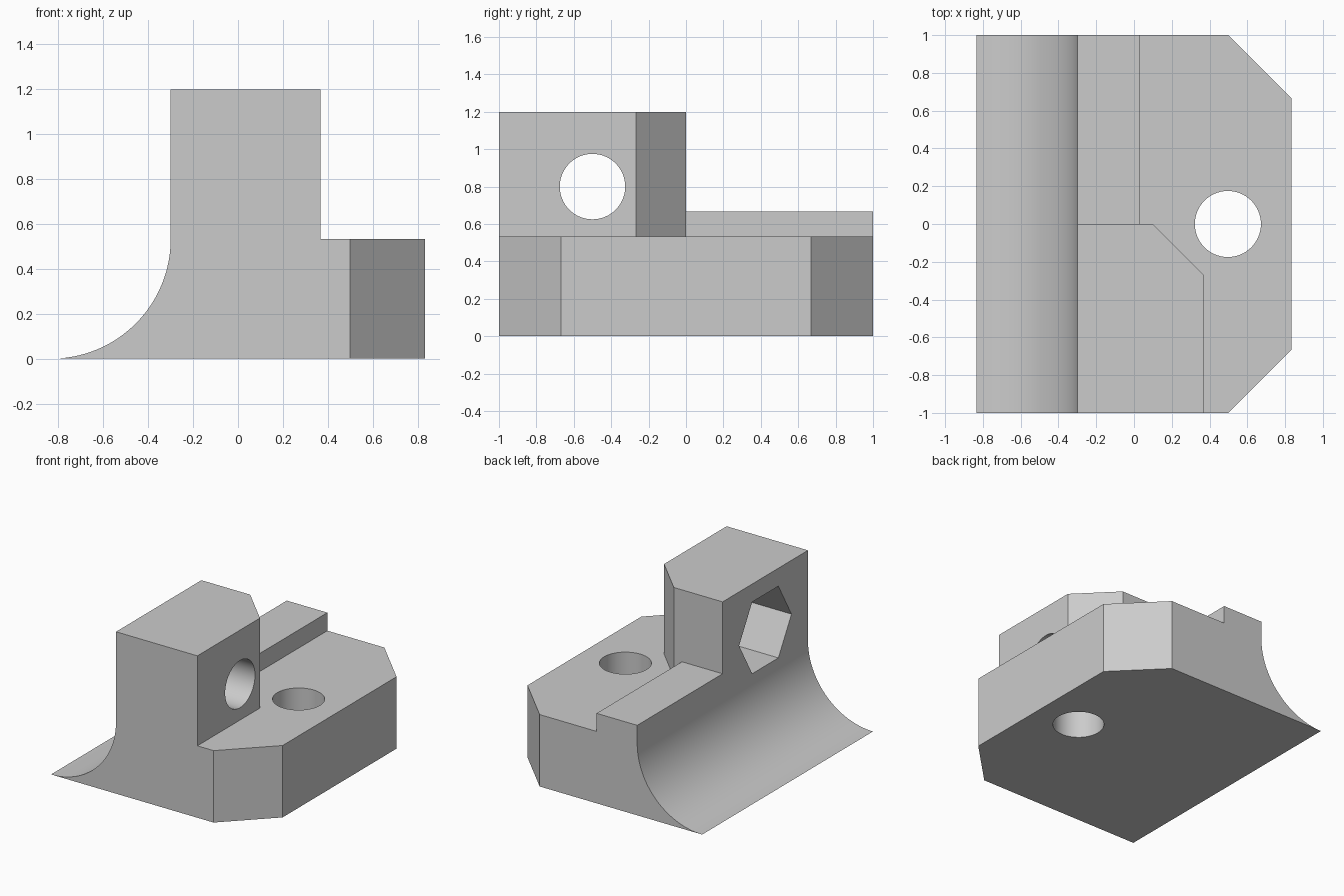
import bpy
import bmesh
import math
from mathutils import Vector, Matrix

cube = bpy.data.objects.get("Cube")
if cube:
    bpy.data.objects.remove(cube, do_unlink=True)

grey = bpy.data.materials.new("light_grey")
grey.use_nodes = True
grey.diffuse_color = (0.6, 0.6, 0.6, 1)
grey.node_tree.nodes["Principled BSDF"].inputs["Base Color"].default_value = (0.6, 0.6, 0.6, 1)


def prism(name, points, vector):
    """Extrude a closed outline of 3D points along a vector."""
    bm = bmesh.new()
    face = bm.faces.new([bm.verts.new(p) for p in points])
    top = bmesh.ops.extrude_face_region(bm, geom=[face])["geom"]
    bmesh.ops.translate(bm, vec=Vector(vector),
                        verts=[v for v in top if isinstance(v, bmesh.types.BMVert)])
    bmesh.ops.recalc_face_normals(bm, faces=bm.faces)
    mesh = bpy.data.meshes.new(name)
    bm.to_mesh(mesh)
    bm.free()
    mesh.materials.append(grey)
    obj = bpy.data.objects.new(name, mesh)
    bpy.context.collection.objects.link(obj)
    return obj


def ring(center, radius, count, axis):
    """Regular polygon around a centre, facing along x or z."""
    turn = Matrix.Rotation(math.pi / 2, 3, "Y") if axis == "x" else Matrix.Identity(3)
    steps = [math.tau * i / count + math.pi / 2 for i in range(count)]
    return [Vector(center) + turn @ Vector((radius * math.cos(a), radius * math.sin(a), 0))
            for a in steps]


def combine(target, tool, operation):
    """Apply a boolean and remove the tool."""
    mod = target.modifiers.new(operation, "BOOLEAN")
    mod.operation = operation
    mod.solver = "EXACT"
    mod.object = tool
    bpy.context.view_layer.objects.active = target
    bpy.ops.object.modifier_apply(modifier=mod.name)
    bpy.data.objects.remove(tool, do_unlink=True)


LEFT, RIGHT, WALL = -0.833, 0.833, -0.3
SHELF, LEDGE, TOP = 0.533, 0.667, 1.2

# Base: concave fillet on one side, raised ledge and flat shelf on the other
arc = [(LEFT + SHELF * math.sin(a), -1, SHELF - SHELF * math.cos(a))
       for a in (math.pi / 2 * i / 40 for i in range(41))]
arc[-1] = (WALL, -1, SHELF)
outline = arc + [(WALL, -1, LEDGE), (0.033, -1, LEDGE), (0.033, -1, SHELF),
                 (RIGHT, -1, SHELF), (RIGHT, -1, 0)]
bracket = prism("bracket", outline, (0, 2, 0))

# Chamfered corners of the base
for side in (-1, 1):
    corner = [(0.4, 1.1 * side, -0.1), (0.9, 0.6 * side, -0.1), (0.9, 1.1 * side, -0.1)]
    combine(bracket, prism("corner_cutter", corner, (0, 0, 1)), "DIFFERENCE")

# Upright block with one chamfered corner
block = [(WALL, -1, SHELF), (0.367, -1, SHELF), (0.367, -0.267, SHELF),
         (0.1, 0, SHELF), (WALL, 0, SHELF)]
combine(bracket, prism("upright_block", block, (0, 0, TOP - SHELF)), "UNION")

# Bolt holes, and the hexagonal nut pocket on the fillet side
bolt = prism("bolt_cutter", ring((0.497, 0, -0.1), 0.175, 64, "z"), (0, 0, 1))
combine(bracket, bolt, "DIFFERENCE")
cross = prism("cross_cutter", ring((-0.1, -0.5, 0.8), 0.175, 64, "x"), (0.6, 0, 0))
combine(bracket, cross, "DIFFERENCE")
nut = prism("nut_cutter", ring((-0.5, -0.5, 0.801), 0.307, 6, "x"), (0.533, 0, 0))
combine(bracket, nut, "DIFFERENCE")

# Smooth curved walls, crisp edges elsewhere
bpy.ops.object.select_all(action="DESELECT")
bracket.select_set(True)
bpy.context.view_layer.objects.active = bracket
bpy.ops.object.shade_smooth_by_angle(angle=math.radians(25))
